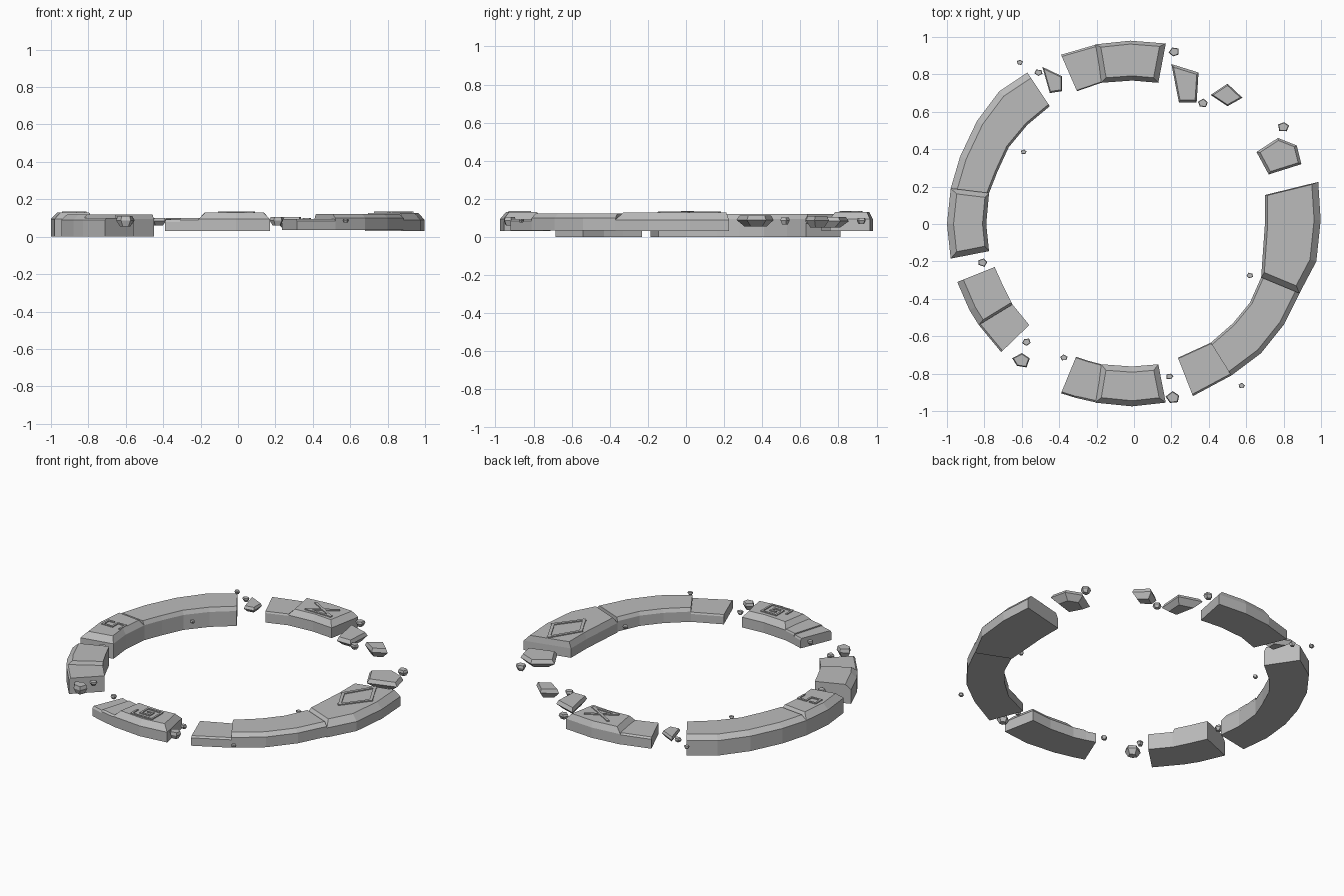
import bpy, bmesh, math, random
from mathutils import Vector

if "Cube" in bpy.data.objects:
    bpy.data.objects.remove(bpy.data.objects["Cube"])

random.seed(4)
stone = bpy.data.materials.new("grey stone")
stone.diffuse_color = (0.5, 0.5, 0.5, 1)
stone.use_nodes = True
stone.node_tree.nodes["Principled BSDF"].inputs["Base Color"].default_value = stone.diffuse_color


def make(name, loops):
    """Solid from stacked loops of (x, y, z) with equal point counts."""
    bm = bmesh.new()
    rings = [[bm.verts.new(p) for p in loop] for loop in loops]
    n = len(rings[0])
    for a, b in zip(rings, rings[1:]):
        for i in range(n):
            j = (i + 1) % n
            bm.faces.new((a[i], a[j], b[j], b[i]))
    bm.faces.new(rings[0][::-1])
    bm.faces.new(rings[-1])
    bmesh.ops.recalc_face_normals(bm, faces=bm.faces)
    me = bpy.data.meshes.new(name)
    bm.to_mesh(me)
    bm.free()
    ob = bpy.data.objects.new(name, me)
    bpy.context.collection.objects.link(ob)
    me.materials.append(stone)
    return ob


def inset(pts, amounts):
    """Offset every edge of a polygon inwards by its own amount."""
    n = len(pts)
    area = sum(pts[i][0] * pts[(i + 1) % n][1] - pts[(i + 1) % n][0] * pts[i][1] for i in range(n))
    s = 1 if area > 0 else -1
    nor = []
    for i in range(n):
        d = (Vector(pts[(i + 1) % n]) - Vector(pts[i])).normalized()
        nor.append(Vector((-d.y, d.x)) * s)
    out = []
    for i in range(n):
        a, b, p, q = nor[i - 1], nor[i], amounts[i - 1], amounts[i]
        det = a.x * b.y - a.y * b.x
        if abs(det) < 0.02:
            d = a * p
        else:
            d = Vector(((p * b.y - q * a.y) / det, (q * a.x - p * b.x) / det))
        out.append((pts[i][0] + d.x, pts[i][1] + d.y))
    return out


def block(name, outer, inner, z0, zc, z1, bev):
    """Ring block; bev = chamfer widths for outer, last end, inner, first end."""
    pts = outer + inner[::-1]
    am = [bev[0]] * (len(outer) - 1) + [bev[1]] + [bev[2]] * (len(inner) - 1) + [bev[3]]
    top = inset(pts, am)
    return make(name, [[(x, y, z) for x, y in loop]
                       for loop, z in ((pts, z0), (pts, zc), (top, z1))])


def bars(name, path, z, w=0.015, closed=False):
    """Thin raised strips following a path."""
    segs = list(zip(path, path[1:] + path[:1])) if closed else list(zip(path, path[1:]))
    for k, (a, b) in enumerate(segs):
        a, b = Vector(a), Vector(b)
        d = (b - a).normalized() * w / 2
        s = Vector((-d.y, d.x))
        q = [a - d - s, b + d - s, b + d + s, a - d + s]
        make(f"{name}_{k}", [[(v.x, v.y, h) for v in q] for h in (z - 0.01, z + 0.006)])


def shard(name, pts, z0, z1):
    """Broken stone flake: flat-topped, tapering downwards."""
    c = sum((Vector(p) for p in pts), Vector((0, 0))) / len(pts)
    def ring(f, z):
        return [(*(c + (Vector(p) - c) * f), z) for p in pts]
    m = z0 + (z1 - z0) * 0.6
    make(name, [ring(0.6, z0), ring(1, m), ring(0.85, z1)])


# left half of the ring, standing on the ground
block("left_arc", [(-.57, .81), (-.72, .71), (-.84, .55), (-.93, .36), (-.98, .19)],
      [(-.45, .63), (-.57, .53), (-.67, .41), (-.73, .28), (-.775, .165)],
      0, .095, .12, (.035, 0, .012, 0))
block("left_rune_block", [(-.98, .19), (-1, 0), (-.98, -.185)],
      [(-.775, .165), (-.79, 0), (-.775, -.145)], 0, .095, .13, (.035, .03, .02, .025))
block("left_broken_high", [(-.945, -.31), (-.88, -.46), (-.83, -.54)],
      [(-.745, -.23), (-.70, -.33), (-.65, -.43)], 0, .09, .12, (.035, .012, 0, 0))
block("left_broken_low", [(-.83, -.54), (-.71, -.685)],
      [(-.65, -.43), (-.56, -.54)], 0, .09, .10, (.01, 0, 0, 0))

# back blocks
block("back_low_block", [(-.39, .905), (-.2, .96)], [(-.305, .71), (-.175, .755)],
      .03, .09, .10, (.01, 0, .005, 0))
block("back_rune_block", [(-.21, .96), (-.02, .98), (.17, .965)],
      [(-.175, .755), (-.01, .767), (.13, .755)], .03, .095, .13, (.018, .03, .025, .03))

# front blocks
block("front_rune_block", [(-.21, -.955), (-.01, -.975), (.17, -.955)],
      [(-.175, -.75), (-.01, -.762), (.13, -.75)], .03, .095, .13, (.03, .03, .03, .03))
block("front_step_block", [(-.31, -.93), (-.2, -.955)], [(-.25, -.73), (-.175, -.75)],
      .03, .09, .10, (.01, 0, .005, 0))
block("front_low_block", [(-.39, -.905), (-.31, -.93)], [(-.31, -.71), (-.25, -.73)],
      .03, .08, .092, (.008, 0, .005, 0))

# right half of the ring
block("right_rune_block", [(.985, .225), (.998, .02), (.975, -.2), (.885, -.37)],
      [(.70, .155), (.70, 0), (.69, -.14), (.68, -.285)], .03, .09, .128, (.035, .03, .015, .005))
block("right_arc", [(.885, -.37), (.80, -.54), (.68, -.69), (.52, -.81)],
      [(.68, -.285), (.62, -.42), (.53, -.53), (.41, -.635)], .035, .10, .122, (.025, 0, .012, 0))
block("right_low_block", [(.52, -.81), (.315, -.92)], [(.41, -.635), (.235, -.715)],
      .035, .085, .095, (.01, 0, .005, 0))

# raised line carvings
bars("back_rune_a", [(-.09, .915), (.08, .815), (-.09, .815), (.07, .91)], .13)
bars("right_rune", [(.845, .17), (.925, .015), (.81, -.135), (.74, 0)], .128, .018, True)
bars("left_rune", [(-.815, -.02), (-.815, .035), (-.87, .035), (-.87, -.02), (-.935, -.02),
                   (-.935, .035), (-.90, .035)], .13, .012)
bars("front_rune", [(-.10, -.87), (-.10, -.925), (.04, -.925), (.04, -.82), (-.06, -.82),
                    (-.06, -.89), (0, -.89), (0, -.855), (-.03, -.855)], .13, .012)

# larger broken flakes
shard("flake_right", [(.77, .46), (.87, .42), (.895, .32), (.72, .265), (.655, .385)], .055, .112)
shard("flake_back_right", [(.50, .75), (.58, .675), (.50, .63), (.41, .69)], .05, .11)
shard("flake_back", [(.20, .855), (.345, .81), (.335, .65), (.24, .65)], .05, .105)
shard("flake_back_left", [(-.49, .84), (-.385, .79), (-.385, .71), (-.45, .70)], .06, .10)

# pebbles scattered in the gaps: x, y, radius
for i, (x, y, r) in enumerate([
        (.80, .52, .034), (.37, .645, .028), (.215, .92, .03), (-.51, .81, .022),
        (-.61, .865, .018), (-.59, .385, .017), (-.81, -.205, .028), (-.575, -.63, .023),
        (-.60, -.73, .05), (-.375, -.715, .022), (.19, -.815, .021), (.21, -.93, .04),
        (.575, -.865, .017), (.62, -.275, .018)]):
    t = random.uniform(0, 1)
    ring = [(x + r * random.uniform(.85, 1.1) * math.cos(t + k * math.tau / 5),
             y + r * random.uniform(.7, .95) * math.sin(t + k * math.tau / 5)) for k in range(5)]
    shard(f"pebble_{i}", ring, .085 - r * .6, .085 + r * .5)
